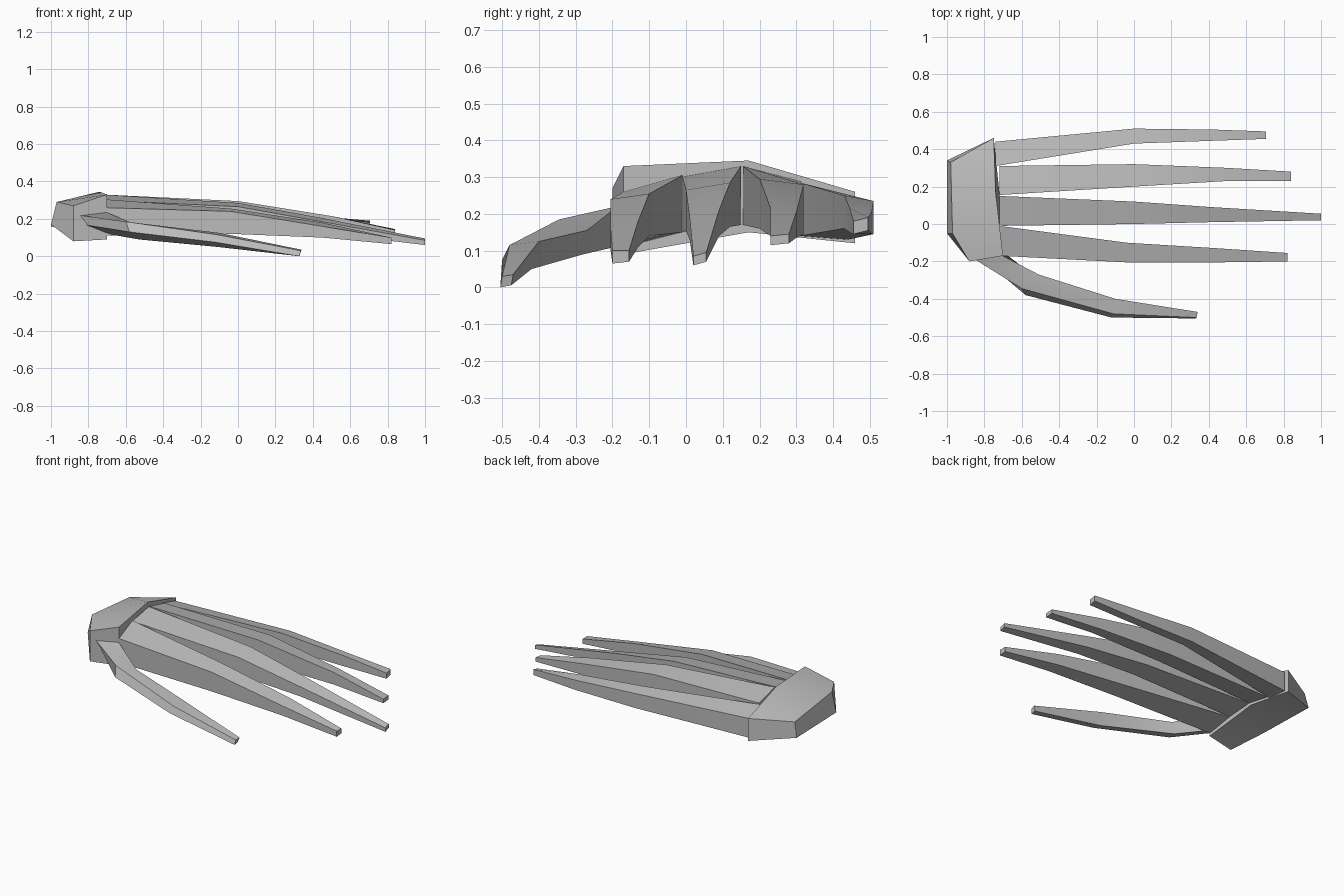
import bpy
import bmesh
import math

cube = bpy.data.objects.get("Cube")
if cube:
    bpy.data.objects.remove(cube, do_unlink=True)

# single bone grey material
GREY = (0.5, 0.5, 0.5, 1)
bone = bpy.data.materials.new("bone_grey")
bone.use_nodes = True
bone.diffuse_color = GREY
bone.node_tree.nodes["Principled BSDF"].inputs["Base Color"].default_value = GREY


def make_object(name, bm, angle):
    bmesh.ops.recalc_face_normals(bm, faces=bm.faces[:])
    mesh = bpy.data.meshes.new(name)
    bm.to_mesh(mesh)
    bm.free()
    mesh.materials.append(bone)
    obj = bpy.data.objects.new(name, mesh)
    bpy.context.collection.objects.link(obj)
    bpy.ops.object.select_all(action="DESELECT")
    obj.select_set(True)
    bpy.context.view_layer.objects.active = obj
    bpy.ops.object.shade_smooth_by_angle(angle=math.radians(angle))
    return obj


def loft(name, sections):
    """Skin a row of four-cornered sections and cap both ends."""
    bm = bmesh.new()
    rings = [[bm.verts.new(p) for p in section] for section in sections]
    for a, b in zip(rings, rings[1:]):
        for i in range(4):
            j = (i + 1) % 4
            bm.faces.new((a[i], a[j], b[j], b[i]))
    bm.faces.new(rings[0])
    bm.faces.new(rings[-1])
    return make_object(name, bm, 30)


def finger(name, stations):
    """Station: x, near y, far y, near top, far top, near bottom, far bottom."""
    loft(name, [((x, y0, t0), (x, y1, t1), (x, y1, b1), (x, y0, b0))
                for x, y0, y1, t0, t1, b0, b1 in stations])


# wrist block: upright edges around the outline, given as (top, bottom)
columns = [
    ((-.70, -.17, .33), (-.70, -.17, .09)),
    ((-.88, -.20, .27), (-.88, -.20, .08)),
    ((-.97, -.05, .29), (-1, -.05, .17)),
    ((-.98, .33, .25), (-1, .34, .16)),
    ((-.75, .46, .26), (-.75, .46, .12)),
    ((-.74, .17, .345), (-.72, .17, .15)),
]
bm = bmesh.new()
posts = [[bm.verts.new(p) for p in pair] for pair in columns]
for i, a in enumerate(posts):
    b = posts[(i + 1) % len(posts)]
    bm.faces.new((a[0], b[0], b[1], a[1]))
for level in (0, 1):
    for corners in ((0, 1, 2, 5), (2, 3, 5), (3, 4, 5)):
        bm.faces.new([posts[c][level] for c in corners])
make_object("wrist", bm, 25)

# four long fingers, each bending at the middle and tapering to a square tip
finger("index_finger", [
    (-.72, -.17, -.01, .26, .305, .11, .15),
    (-.04, -.205, -.10, .24, .255, .12, .14),
    (.45, -.205, -.13, .16, .18, .10, .11),
    (.82, -.20, -.155, .10, .10, .065, .07)])
finger("middle_finger", [
    (-.72, -.01, .15, .30, .33, .15, .17),
    (0, 0, .12, .265, .285, .155, .165),
    (.42, .01, .09, .19, .21, .13, .14),
    (1, .02, .055, .085, .095, .06, .07)])
finger("ring_finger", [
    (-.72, .155, .31, .33, .29, .17, .14),
    (0, .20, .32, .295, .28, .16, .145),
    (.5, .23, .30, .215, .205, .14, .135),
    (.84, .23, .28, .14, .145, .115, .12)])
finger("little_finger", [
    (-.74, .31, .44, .285, .25, .14, .13),
    (0, .43, .51, .25, .235, .16, .145),
    (.42, .445, .505, .215, .205, .15, .145),
    (.705, .455, .495, .18, .19, .145, .155)])

# thumb swinging out from the side of the wrist
loft("thumb", [
    ((-.85, -.19, .22), (-.74, -.15, .25), (-.70, -.15, .12), (-.83, -.17, .17)),
    ((-.60, -.345, .185), (-.51, -.27, .155), (-.53, -.28, .09), (-.58, -.38, .13)),
    ((-.11, -.48, .115), (-.10, -.40, .125), (-.11, -.42, .05), (-.12, -.50, .075)),
    ((.335, -.50, .03), (.34, -.47, .035), (.33, -.475, .006), (.33, -.505, 0))])
